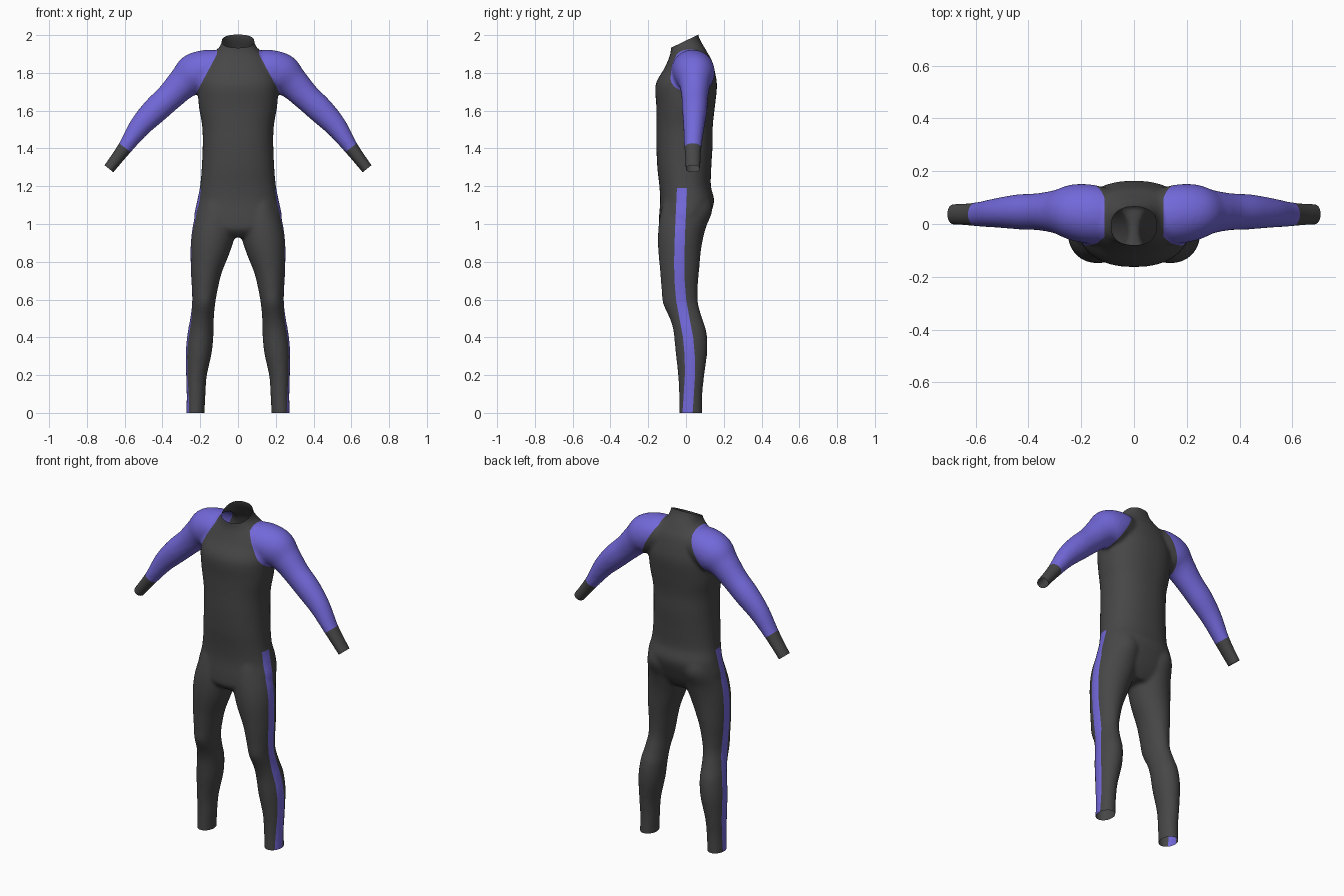
import bpy
import bmesh
import math
from mathutils import Vector

cube = bpy.data.objects.get("Cube")
if cube:
    bpy.data.objects.remove(cube)

SIDES = 40
STEPS = 6
DEPTH = Vector((0, 1, 0))

# Sections: centre x, centre z, half width, front y, back y
TORSO = [
    (0, .93, .10, -.10, .06), (0, .97, .20, -.14, .09), (0, 1.03, .232, -.143, .12),
    (0, 1.12, .217, -.137, .149), (0, 1.2, .201, -.141, .132), (0, 1.3, .192, -.152, .134),
    (0, 1.42, .187, -.157, .141), (0, 1.52, .19, -.156, .142), (0, 1.62, .207, -.157, .153),
    (0, 1.71, .213, -.163, .163), (0, 1.76, .21, -.153, .162), (0, 1.82, .19, -.117, .15),
    (0, 1.87, .165, -.094, .135), (0, 1.905, .13, -.082, .115), (0, 1.94, .096, -.08, .095),
    (0, 1.97, .086, -.077, .077), (0, 2.0, .084, -.075, .066), (0, 2.06, .084, -.072, .06),
]
LEG = [
    (.225, -.06, .048, -.037, .087), (.225, 0, .048, -.037, .087), (.222, .1, .05, -.037, .087),
    (.22, .2, .055, -.042, .097), (.207, .33, .069, -.056, .113), (.197, .43, .068, -.066, .108),
    (.19, .5, .062, -.086, .086), (.182, .58, .061, -.122, .064), (.176, .66, .069, -.13, .062),
    (.167, .76, .084, -.138, .07), (.145, .88, .107, -.148, .082), (.125, .98, .114, -.146, .105),
    (.115, 1.08, .1, -.13, .14), (.105, 1.18, .08, -.1, .11),
]
ARM = [
    (.07, 1.825, .085, -.06, .125), (.15, 1.82, .104, -.075, .148), (.23, 1.79, .112, -.063, .15),
    (.29, 1.745, .087, -.037, .13), (.36, 1.675, .074, -.024, .117), (.44, 1.6, .07, -.02, .112),
    (.52, 1.515, .058, -.014, .098), (.6, 1.402, .039, -.009, .082),
    (.683, 1.293, .031, -.003, .077), (.73, 1.233, .031, -.003, .077),
]
# Side stripe centre line: z, y
STRIPE = [(0, .008), (.1, .015), (.2, .021), (.3, .02), (.4, .011), (.5, -.008),
          (.6, -.026), (.7, -.034), (.8, -.036), (.95, -.032), (1.19, -.021)]
STRIPE_HALF = .027


def spline(sections):
    """Refine a list of sections with a Catmull-Rom curve."""
    pts = [Vector(s) for s in sections]
    out = []
    for i in range(len(pts) - 1):
        a, b, c, d = pts[max(i - 1, 0)], pts[i], pts[i + 1], pts[min(i + 2, len(pts) - 1)]
        for k in range(STEPS):
            t = k / STEPS
            out.append(b + (c - a) * (t / 2) + (a * 2 - b * 5 + c * 4 - d) * (t * t / 2)
                       + (b * 3 - a - c * 3 + d) * (t ** 3 / 2))
    return out + [pts[-1]]


def rounded(value, power):
    return math.copysign(abs(value) ** (2 / power), value)


def loft(bm, sections, side=1, power=2.0):
    """Skin rounded rings along a path and close both ends."""
    path = spline(sections)
    rings = []
    for i, (cx, cz, half, front, back) in enumerate(path):
        before, after = path[max(i - 1, 0)], path[min(i + 1, len(path) - 1)]
        tangent = Vector((after[0] - before[0], 0, after[1] - before[1]))
        across = DEPTH.cross(tangent).normalized()
        centre = Vector((cx, (front + back) / 2, cz))
        ring = []
        for k in range(SIDES):
            angle = math.tau * k / SIDES
            p = (centre + across * half * rounded(math.cos(angle), power)
                 + DEPTH * (back - front) / 2 * rounded(math.sin(angle), power))
            p.x *= side
            ring.append(bm.verts.new(p))
        rings.append(ring)
    for low, high in zip(rings, rings[1:]):
        for k in range(SIDES):
            n = (k + 1) % SIDES
            bm.faces.new((low[k], low[n], high[n], high[k]))
    bm.faces.new(rings[0])
    bm.faces.new(rings[-1])


def cut(bm, point, normal, where=lambda c: True, remove=False):
    """Slice the chosen faces along a plane, optionally removing the far side."""
    faces = [f for f in bm.faces if where(f.calc_center_median())]
    geom = set(faces)
    for f in faces:
        geom.update(f.edges)
        geom.update(f.verts)
    bmesh.ops.bisect_plane(bm, geom=list(geom), dist=1e-5, plane_co=point,
                           plane_no=normal, clear_outer=remove)


def material(name, colour):
    mat = bpy.data.materials.new(name)
    mat.use_nodes = True
    mat.diffuse_color = colour
    mat.node_tree.nodes["Principled BSDF"].inputs["Base Color"].default_value = colour
    return mat


# Body volumes
bm = bmesh.new()
loft(bm, TORSO, power=2.3)
for side in (1, -1):
    loft(bm, LEG, side)
    loft(bm, ARM, side)
bmesh.ops.recalc_face_normals(bm, faces=bm.faces)
mesh = bpy.data.meshes.new("wetsuit")
bm.to_mesh(mesh)
bm.free()
suit = bpy.data.objects.new("wetsuit", mesh)
bpy.context.scene.collection.objects.link(suit)
mesh.materials.append(material("charcoal neoprene", (.062, .062, .062, 1)))
mesh.materials.append(material("violet panel", (.17, .14, .70, 1)))

# Fuse the volumes into one soft skin
fuse = suit.modifiers.new("fuse", "REMESH")
fuse.mode = "VOXEL"
fuse.voxel_size = .01
soften = suit.modifiers.new("soften", "SMOOTH")
soften.factor = .5
soften.iterations = 7
bm = bmesh.new()
bm.from_object(suit, bpy.context.evaluated_depsgraph_get())
suit.modifiers.clear()

# Keep the left half and open the ankle, neck and wrist
ARM_DIR = Vector((.62, 0, -.78))
WRIST = Vector((.684, 0, 1.293))
CUFF = Vector((.598, 0, 1.403))
NECK = Vector((0, .06, 2.0))
cut(bm, Vector(), Vector((-1, 0, 0)), remove=True)
cut(bm, Vector(), Vector((0, 0, -1)), remove=True)
cut(bm, NECK, Vector((0, -.48, 1)), remove=True)
cut(bm, WRIST, ARM_DIR, lambda c: c.x > .5, remove=True)

# Seams of the sleeve panel
SEAM = Vector((.116, 0, 1.89))
SEAM_DIR = Vector((.19, 0, .101))
SEAM_X = .112
cut(bm, CUFF, ARM_DIR, lambda c: c.x > .45)
cut(bm, SEAM, SEAM_DIR, lambda c: c.z > 1.6)
cut(bm, Vector((SEAM_X, 0, 0)), Vector((1, 0, 0)), lambda c: c.z > 1.85)

# Seams of the side stripe
for z, y in STRIPE[1:]:
    cut(bm, Vector((0, 0, z)), Vector((0, 0, 1)), lambda c: c.x < .4 and c.z < 1.3)
for (z0, y0), (z1, y1) in zip(STRIPE, STRIPE[1:]):
    for shift in (-STRIPE_HALF, STRIPE_HALF):
        cut(bm, Vector((0, y0 + shift, z0)), Vector((0, z1 - z0, y0 - y1)),
            lambda c: z0 < c.z < z1 and c.x > .15)


def in_sleeve(c):
    return (c.x > SEAM_X and (c - SEAM).dot(SEAM_DIR) > 0
            and (c - CUFF).dot(ARM_DIR) < 0)


def in_stripe(c, normal):
    if c.x < .18 or normal.x < .3 or c.x > .4:
        return False
    for (z0, y0), (z1, y1) in zip(STRIPE, STRIPE[1:]):
        if z0 <= c.z <= z1:
            middle = y0 + (y1 - y0) * (c.z - z0) / (z1 - z0)
            return abs(c.y - middle) < STRIPE_HALF
    return False


# Colour the panels
bm.normal_update()
for face in bm.faces:
    centre = face.calc_center_median()
    face.material_index = int(in_sleeve(centre) or in_stripe(centre, face.normal))
    face.smooth = True
bm.to_mesh(mesh)
bm.free()

# Right half
mirror = suit.modifiers.new("mirror", "MIRROR")
mirror.use_clip = True
mirror.merge_threshold = .0005
